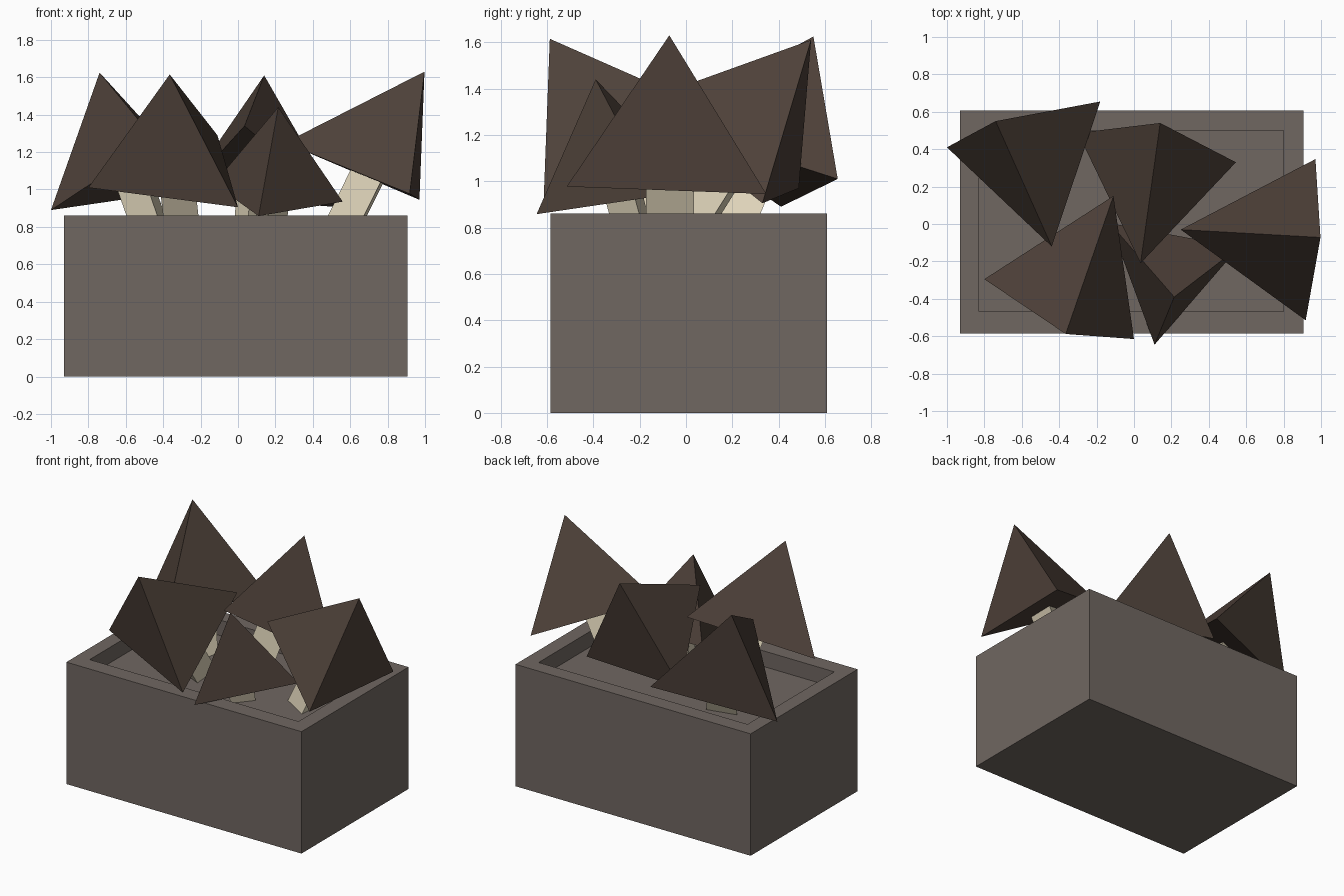
import bpy, bmesh
from mathutils import Vector

if "Cube" in bpy.data.objects:
    bpy.data.objects.remove(bpy.data.objects["Cube"])


def material(name, rgb):
    m = bpy.data.materials.new(name)
    lin = [((c / 255 + 0.055) / 1.055) ** 2.4 for c in rgb]
    m.diffuse_color = (*lin, 1)
    m.use_nodes = True
    m.node_tree.nodes["Principled BSDF"].inputs["Base Color"].default_value = m.diffuse_color
    return m


STONE = material("grey_stone", (112, 103, 97))
BROWN = material("dark_brown_cap", (78, 65, 57))
CREAM = material("cream_stem", (222, 211, 185))


def finish(name, bm, mat):
    bmesh.ops.recalc_face_normals(bm, faces=bm.faces)
    mesh = bpy.data.meshes.new(name)
    bm.to_mesh(mesh)
    bm.free()
    mesh.materials.append(mat)
    obj = bpy.data.objects.new(name, mesh)
    bpy.context.collection.objects.link(obj)
    return obj


# Planter box: four stacked rectangular loops (base, rim, inner rim, soil)
SOIL = 0.75
OUTER, INNER = (-0.93, 0.905, -0.585, 0.608), (-0.83, 0.80, -0.468, 0.50)
bm = bmesh.new()
loops = []
for (x0, x1, y0, y1), z in ((OUTER, 0), (OUTER, 0.86), (INNER, 0.86), (INNER, SOIL)):
    loops.append([bm.verts.new((x, y, z)) for x, y in ((x0, y0), (x1, y0), (x1, y1), (x0, y1))])
bm.faces.new(loops[0])
bm.faces.new(loops[-1])
for a, b in zip(loops, loops[1:]):
    for i in range(4):
        j = (i + 1) % 4
        bm.faces.new((a[i], a[j], b[j], b[i]))
finish("planter_box", bm, STONE)


# Mushroom: three-sided cap, with a three-sided stem along the same tilted axis
def mushroom(name, apex, *corners):
    apex, corners = Vector(apex), [Vector(c) for c in corners]
    centre = sum(corners, Vector()) / 3
    axis = (apex - centre).normalized()

    bm = bmesh.new()
    top = bm.verts.new(apex)
    base = [bm.verts.new(c) for c in corners]
    bm.faces.new(base)
    for i in range(3):
        bm.faces.new((base[i], base[(i + 1) % 3], top))
    finish(name + "_cap", bm, BROWN)

    length = (centre.z - SOIL + 0.1) / axis.z
    bm = bmesh.new()
    rings = [[bm.verts.new(centre + (c - centre) * 0.24 + axis * d) for c in corners]
             for d in (-length, 0.05)]
    for ring in rings:
        bm.faces.new(ring)
    for i in range(3):
        j = (i + 1) % 3
        bm.faces.new((rings[0][i], rings[0][j], rings[1][j], rings[1][i]))
    finish(name + "_stem", bm, CREAM)


# Apex first, then the three rim corners
mushroom("back_left_mushroom", (-0.74, 0.55, 1.625),
         (-1.0, 0.41, 0.89), (-0.18, 0.655, 1.01), (-0.44, -0.12, 1.26))
mushroom("front_left_mushroom", (-0.365, -0.588, 1.615),
         (-0.80, -0.295, 1.01), (0.0, -0.615, 0.905), (-0.11, 0.15, 1.29))
mushroom("back_middle_mushroom", (0.14, 0.54, 1.61),
         (-0.30, 0.487, 0.97), (0.545, 0.33, 0.905), (0.035, -0.21, 1.34))
mushroom("small_front_mushroom", (0.215, -0.39, 1.44),
         (0.11, -0.645, 0.858), (0.56, -0.125, 0.935), (-0.13, 0.005, 1.03))
mushroom("right_mushroom", (0.997, -0.072, 1.63),
         (0.25, -0.03, 1.25), (0.97, 0.347, 0.945), (0.918, -0.515, 0.977))
